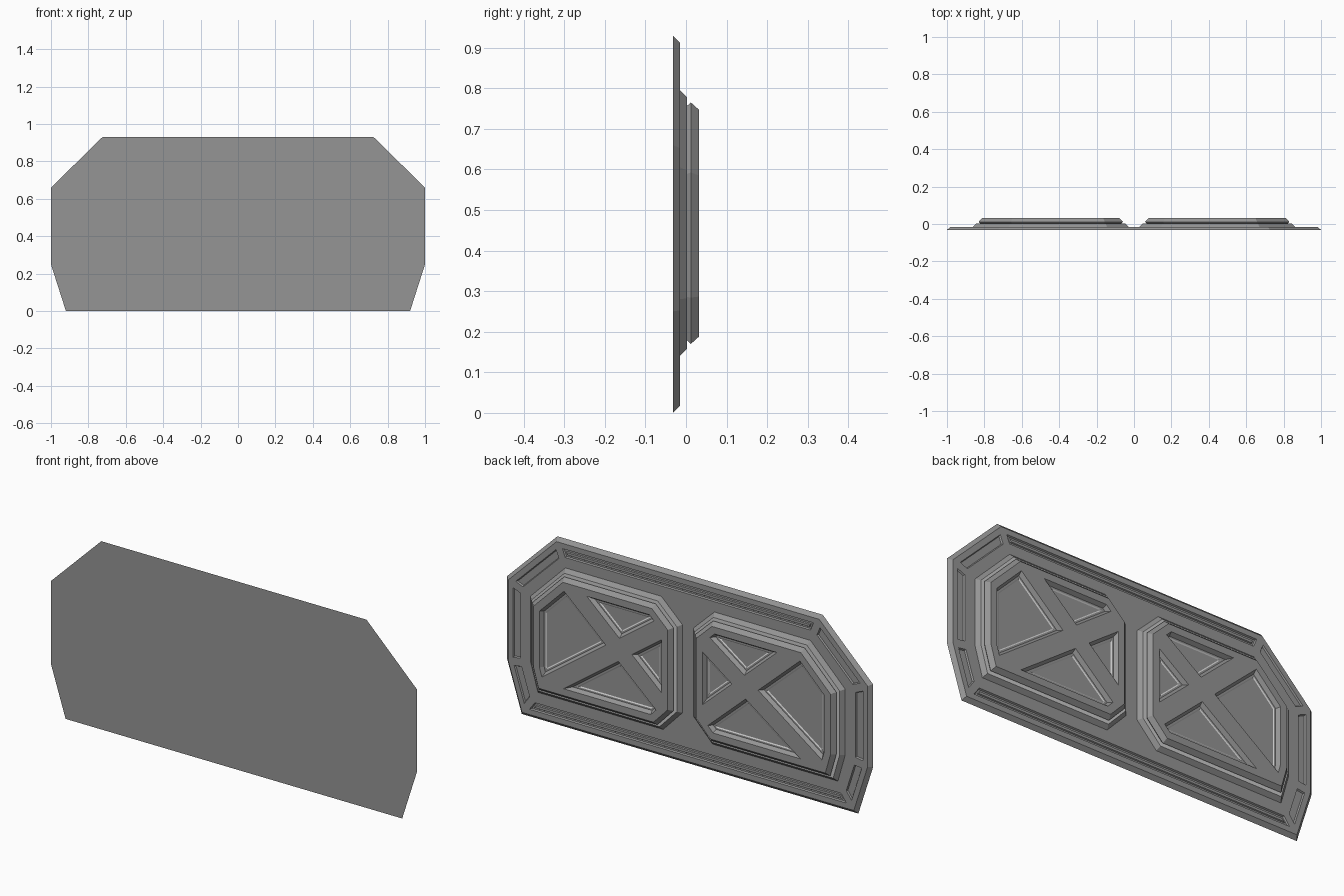
import bpy, bmesh
from mathutils import Vector

if "Cube" in bpy.data.objects:
    bpy.data.objects.remove(bpy.data.objects["Cube"])


def material(name, v):
    m = bpy.data.materials.new(name)
    m.diffuse_color = (v, v, v, 1)
    m.use_nodes = True
    m.node_tree.nodes["Principled BSDF"].inputs["Base Color"].default_value = m.diffuse_color
    return m


DARK, LIGHT = material("dark_metal", .3), material("light_trim", .8)


def inset(poly, d):
    """Mitred inward offset of a convex counter-clockwise polygon."""
    out, n = [], len(poly)
    for i in range(n):
        p = Vector(poly[i])
        a = (p - Vector(poly[i - 1])).normalized()
        b = (Vector(poly[(i + 1) % n]) - p).normalized()
        na, nb = Vector((-a.y, a.x)), Vector((-b.y, b.x))
        out.append(p + (na + nb) * d / (1 + na.dot(nb)))
    return out


def clip(poly, normal, c):
    """Keep the part of a convex polygon where normal . p >= c."""
    out = []
    for i in range(len(poly)):
        p, q = Vector(poly[i - 1]), Vector(poly[i])
        dp, dq = normal.dot(p) - c, normal.dot(q) - c
        if dp * dq < 0:
            out.append(p + (q - p) * dp / (dp - dq))
        if dq >= 0:
            out.append(q)
    return out


def loft(bm, poly, profile, cap=False, light=None):
    """Sweep (inset, y) steps around an outline; return first and last rings."""
    rings = [[bm.verts.new((p.x, y, p.y)) for p in inset(poly, d)] for d, y in profile]
    n = len(poly)
    for k, (a, b) in enumerate(zip(rings, rings[1:])):
        for i in range(n):
            j = (i + 1) % n
            f = bm.faces.new((a[i], a[j], b[j], b[i]))
            f.material_index = int(k == light)
    if cap:
        bm.faces.new(rings[-1])
    return rings[0], rings[-1]


def fill(bm, loops):
    """Flat face bounded by the first loop with the others as holes."""
    edges = []
    for l in loops:
        for i in range(len(l)):
            pair = (l[i - 1], l[i])
            edges.append(bm.edges.get(pair) or bm.edges.new(pair))
    res = bmesh.ops.triangle_fill(bm, edges=edges, use_beauty=True, normal=(0, 1, 0))
    for f in res["geom"]:
        if isinstance(f, bmesh.types.BMFace):
            f.material_index = 0


def finish(bm, name):
    bmesh.ops.recalc_face_normals(bm, faces=bm.faces)
    me = bpy.data.meshes.new(name)
    bm.to_mesh(me)
    bm.free()
    me.materials.append(DARK)
    me.materials.append(LIGHT)
    ob = bpy.data.objects.new(name, me)
    bpy.context.collection.objects.link(ob)
    return ob


# Base plate with a bevelled edge and a sunken strip along every side
outline = [(-.92, 0), (.92, 0), (1, .25), (1, .66),
           (.725, .93), (-.725, .93), (-1, .66), (-1, .25)]
PLATE = -.015
bm = bmesh.new()
front, back = loft(bm, outline, [(0, -.032), (.018, PLATE)])
bm.faces.new(front)
loops = [back]
for i in range(8):
    j = (i + 1) % 8
    is_long = i in (0, 4)
    outer, inner = inset(outline, .036), inset(outline, .092)
    strip = inset([outer[i], outer[j], inner[j], inner[i]], .008)
    # pull the strip ends apart from their neighbours
    mid = sum(strip, Vector((0, 0))) / 4
    along = (Vector(outline[j]) - Vector(outline[i])).normalized()
    strip = [p - along * (.012 if (p - mid).dot(along) > 0 else -.012) for p in strip]
    steps = [(0, PLATE), (.004, PLATE - .007)]
    if is_long:  # long strips carry a raised bar
        steps += [(.011, PLATE - .007), (.014, PLATE - .002)]
    loops.append(loft(bm, strip, steps, cap=True)[0])
fill(bm, loops)
finish(bm, "base_plate")

# Stepped raised panel with an undercut groove and a cross brace
panel = [(.135, .14), (.82, .14), (.86, .28), (.86, .605),
         (.67, .795), (.145, .795), (.03, .685), (.03, .25)]
TOP = .032
bm = bmesh.new()
_, rim = loft(bm, panel, [(0, PLATE), (.018, .003), (.038, .003),
                          (.030, .012), (.048, TOP)], light=1)
frame = inset(panel, .082)
centre = Vector((.345, .495))
n1 = Vector((-.9, 1)).normalized()   # rising brace
n2 = Vector((.72, 1)).normalized()   # falling brace
loops = [rim]
for s1 in (1, -1):
    for s2 in (1, -1):
        pocket = clip(frame, n1 * s1, (n1 * s1).dot(centre) + .045)
        pocket = clip(pocket, n2 * s2, (n2 * s2).dot(centre) + .045)
        steps = [(0, TOP), (.012, TOP - .018), (.020, TOP - .018), (.025, TOP - .021)]
        loops.append(loft(bm, pocket, steps, cap=True, light=2)[0])
fill(bm, loops)
ob = finish(bm, "braced_panels")
ob.modifiers.new("mirror", 'MIRROR').use_clip = False
